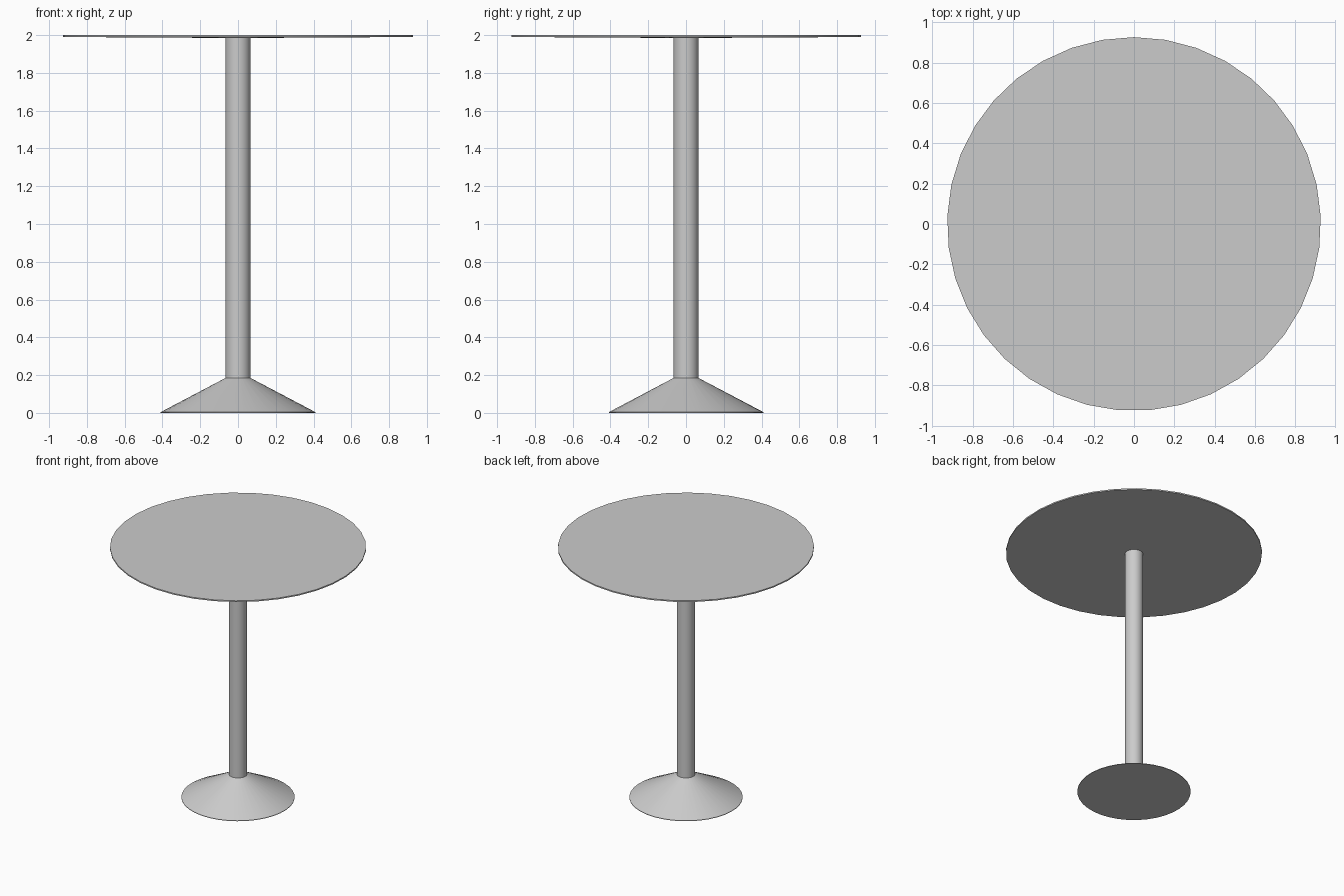
import bpy, bmesh, math

if "Cube" in bpy.data.objects:
    bpy.data.objects.remove(bpy.data.objects["Cube"])

SIDES = 37


def lathe(name, profile):
    """Closed round solid from (radius, z) rings, capped at both ends."""
    bm = bmesh.new()
    rings = []
    for r, z in profile:
        ring = []
        for k in range(SIDES):
            a = math.pi / 2 + 2 * math.pi * k / SIDES
            ring.append(bm.verts.new((r * math.cos(a), r * math.sin(a), z)))
        rings.append(ring)
    for low, high in zip(rings, rings[1:]):
        for k in range(SIDES):
            n = (k + 1) % SIDES
            bm.faces.new((low[k], low[n], high[n], high[k]))
    bm.faces.new(rings[0][::-1])
    bm.faces.new(rings[-1])
    bmesh.ops.recalc_face_normals(bm, faces=bm.faces)
    mesh = bpy.data.meshes.new(name)
    bm.to_mesh(mesh)
    bm.free()
    obj = bpy.data.objects.new(name, mesh)
    bpy.context.collection.objects.link(obj)
    bpy.ops.object.select_all(action='DESELECT')
    obj.select_set(True)
    bpy.context.view_layer.objects.active = obj
    bpy.ops.object.shade_smooth_by_angle(angle=math.radians(25))
    return obj


# Shallow conical foot
lathe("base", [(0.41, 0.0), (0.41, 0.004), (0.066, 0.185)])

# Straight central post
lathe("column", [(0.066, 0.18), (0.066, 1.986)])

# Thin round top with a slightly dished underside
lathe("table_top", [(0.066, 1.985), (0.926, 1.99), (0.926, 2.0)])
